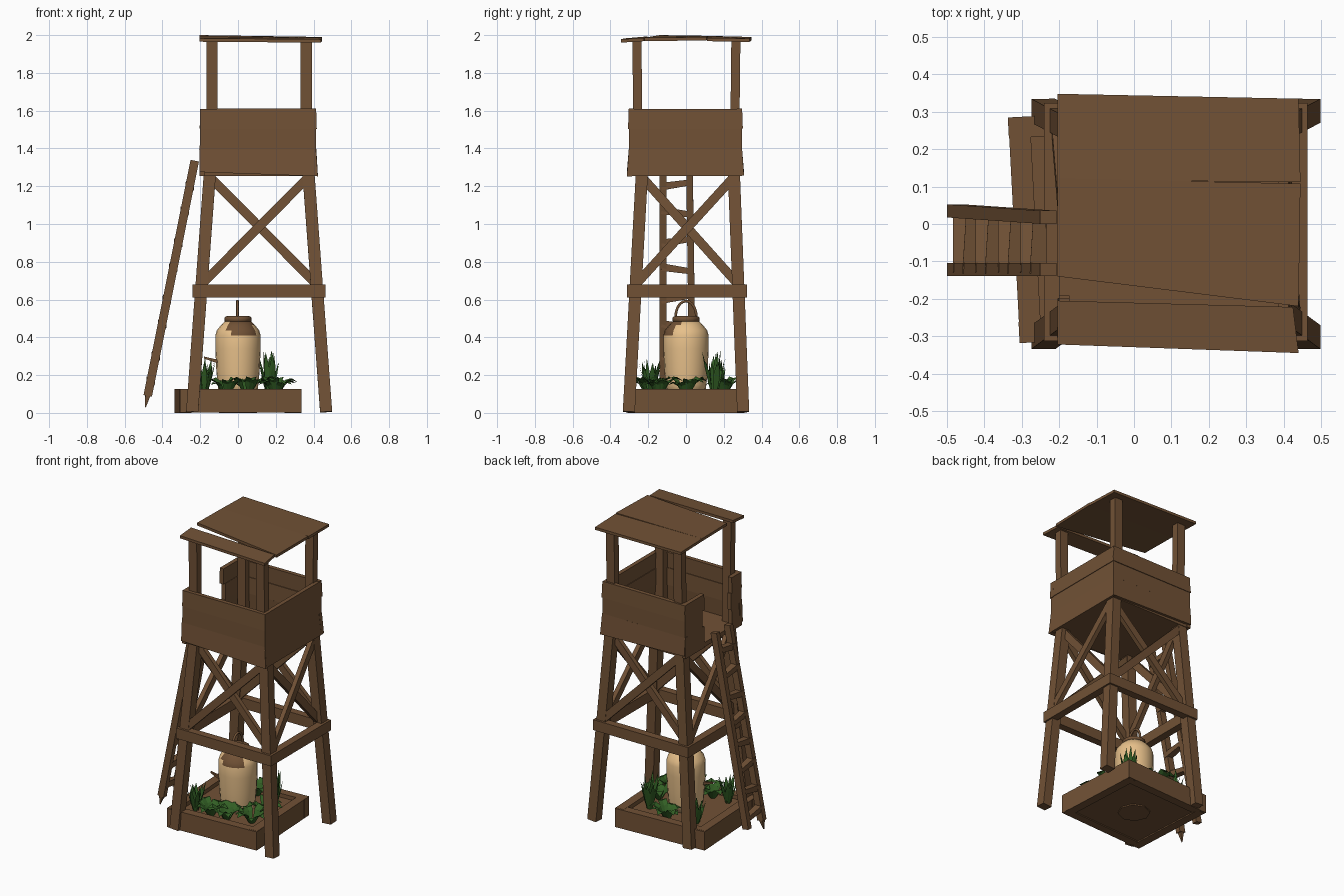
import bpy, bmesh, math, random
from mathutils import Vector as V, Matrix

if "Cube" in bpy.data.objects:
    bpy.data.objects.remove(bpy.data.objects["Cube"])

random.seed(4)


def material(name, rgb):
    m = bpy.data.materials.new(name)
    m.diffuse_color = (*rgb, 1)
    m.use_nodes = True
    m.node_tree.nodes["Principled BSDF"].inputs["Base Color"].default_value = m.diffuse_color
    return m


WOOD = material("brown wood", (0.165, 0.083, 0.036))
CLAY = material("tan clay", (0.82, 0.54, 0.26))
LEAF = material("leaf green", (0.032, 0.115, 0.018))


def finish(name, bm, mats, smooth=False):
    me = bpy.data.meshes.new(name)
    bm.to_mesh(me)
    bm.free()
    for m in mats:
        me.materials.append(m)
    for p in me.polygons:
        p.use_smooth = smooth
    ob = bpy.data.objects.new(name, me)
    bpy.context.collection.objects.link(ob)
    return ob


def beam(name, a, b, w, h, taper=1.0, side=None):
    """Square bar from a to b, w across `side`, h the other way."""
    a, b = V(a), V(b)
    d = (b - a).normalized()
    s = V(side) if side else d.cross(V((0, 0, 1)))
    s = (s - d * s.dot(d)).normalized()
    t = d.cross(s)
    bm = bmesh.new()
    ends = []
    for p, k in ((a, 1), (b, taper)):
        ends.append([bm.verts.new(p + s * (i * w * k / 2) + t * (j * h * k / 2))
                     for i, j in ((-1, -1), (1, -1), (1, 1), (-1, 1))])
    bm.faces.new(ends[0])
    bm.faces.new(ends[1][::-1])
    for i in range(4):
        j = (i + 1) % 4
        bm.faces.new((ends[0][i], ends[0][j], ends[1][j], ends[1][i]))
    bmesh.ops.recalc_face_normals(bm, faces=bm.faces)
    return finish(name, bm, [WOOD])


def slab(name, quad, thick):
    """Board from four corners, pushed along the thick vector."""
    bm = bmesh.new()
    f = bm.faces.new([bm.verts.new(p) for p in quad])
    r = bmesh.ops.extrude_face_region(bm, geom=[f])
    bmesh.ops.translate(bm, vec=thick, verts=[g for g in r["geom"] if isinstance(g, bmesh.types.BMVert)])
    bmesh.ops.recalc_face_normals(bm, faces=bm.faces)
    return finish(name, bm, [WOOD])


# Splayed legs
def leg(sx, sy, z):
    k = z / 1.28
    return V((0.112 + sx * (0.355 - 0.095 * k), sy * (0.303 - 0.06 * k) + 0.01 * k, z))


corners = [(-1, -1), (1, -1), (1, 1), (-1, 1)]
for sx, sy in corners:
    beam("leg", leg(sx, sy, 0.005), leg(sx, sy, 1.28), 0.064, 0.064, side=(1, 0, 0))

# Middle frame and crossed braces on all four sides
for i in range(4):
    p, q = corners[i], corners[(i + 1) % 4]
    out = V(((p[0] + q[0]) / 2, (p[1] + q[1]) / 2, 0))
    a, b = leg(*p, 0.645), leg(*q, 0.645)
    d = (b - a).normalized()
    beam("middle_rail", a - d * 0.045 + out * 0.02, b + d * 0.045 + out * 0.02, 0.05, 0.07)
    for m, n, o in ((p, q, 0.015), (q, p, -0.012)):
        beam("cross_brace", leg(*m, 0.68) + out * o, leg(*n, 1.25) + out * o, 0.03, 0.048, side=out)

# Platform floor
slab("platform_floor", [(-0.2, -0.29, 1.255), (0.42, -0.29, 1.255), (0.42, 0.29, 1.255), (-0.2, 0.29, 1.255)],
     (0, 0, 0.03))

# Wall boards, three rows, with a ladder opening on the left side
rows = [(1.255, 1.395, 0.01), (1.395, 1.505, 0.0), (1.505, 1.61, 0.004)]
L, R, F, B = -0.2, 0.413, -0.303, 0.297
for n, (z0, z1, o) in enumerate(rows):
    j = lambda: random.uniform(-0.006, 0.006)
    for y, s in ((F, 1), (B, -1)):
        yo = y - s * o
        slab("wall_board", [(L + j(), yo, z0 + (0.02 if n == 0 else 0)), (R + o, yo, z0 + j() / 2),
                            (R + j() / 2, y, z1 + j() / 2), (L + j(), y, z1)], (0, s * 0.028, 0))
    slab("wall_board", [(R + o, F, z0), (R + o, B, z0), (R, B, z1), (R, F, z1)], (-0.028, 0, 0))
    for y0, y1 in ((F, -0.2 + j() * 3), (0.1 + j() * 3, B)):
        slab("opening_board", [(L - o / 2, y0, z0), (L - o / 2, y1, z0), (L, y1, z1), (L, y0, z1)], (0.028, 0, 0))

# Roof posts and three uneven roof boards
for sx, sy in corners:
    x, y = 0.112 + sx * 0.25, 0.002 + sy * 0.262
    beam("roof_post", (x, y - sy * 0.008, 1.27), (x, y, 1.972), 0.06, 0.048, side=(1, 0, 0))
roof = [[(-0.205, -0.322, 1.965), (0.44, -0.345, 1.96), (0.425, -0.222, 1.968), (-0.205, -0.205, 1.975)],
        [(-0.205, -0.14, 1.982), (0.44, -0.22, 1.968), (0.445, 0.108, 1.972), (-0.205, 0.122, 1.978)],
        [(-0.205, 0.118, 1.978), (0.445, 0.112, 1.968), (0.44, 0.335, 1.964), (-0.205, 0.348, 1.972)]]
for q in roof:
    slab("roof_board", q, (0, 0, 0.018))

# Leaning ladder
def rail(z, y):
    return V((-0.48 + (z - 0.08) * 0.2, y, z))


for y0, y1 in ((-0.122, -0.122), (0.035, 0.018)):
    beam("ladder_rail", rail(0.09, y0), rail(1.335, y1), 0.035, 0.045, side=(0, 1, 0))
beam("ladder_foot", rail(0.1, -0.122), rail(0.03, -0.125), 0.03, 0.03, 0.15, side=(0, 1, 0))
for i in range(8):
    z = 0.16 + 0.15 * i
    s = 0.012 * (-1) ** i
    beam("ladder_rung", rail(z + s, -0.13), rail(z - s, 0.035), 0.045, 0.04, 0.75)

# Planter box, slightly turned
box = Matrix.Rotation(math.radians(3), 4, "Z")
hx, hy = 0.322, 0.302
for y in (-1, 1):
    beam("planter_side", box @ V((-hx, y * (hy - 0.028), 0.0635)), box @ V((hx, y * (hy - 0.028), 0.0635)), 0.056, 0.125)
for x in (-1, 1):
    beam("planter_end", box @ V((x * (hx - 0.03), -hy + 0.01, 0.0635)), box @ V((x * (hx - 0.03), hy - 0.01, 0.0635)),
         0.058, 0.127)
slab("planter_soil", [box @ V((x * 0.3, y * 0.28, 0.008)) for x, y in corners], (0, 0, 0.092))
bm = bmesh.new()
bmesh.ops.create_cone(bm, cap_ends=True, segments=8, radius1=0.1, radius2=0.1, depth=0.01,
                      matrix=Matrix.Translation((0, 0, 0.005)))
finish("pot_foot", bm, [WOOD])


# Round jar with lid
def lathe(name, profile, mats, n=20):
    bm = bmesh.new()
    vs = [bm.verts.new((r, 0, z)) for r, z in profile]
    es = [bm.edges.new(e) for e in zip(vs, vs[1:])]
    bmesh.ops.spin(bm, geom=vs + es, cent=(0, 0, 0), axis=(0, 0, 1), angle=math.tau, steps=n)
    bmesh.ops.remove_doubles(bm, verts=bm.verts, dist=0.0005)
    bmesh.ops.recalc_face_normals(bm, faces=bm.faces)
    for f in bm.faces:  # bare patch on the front shoulder
        c = f.calc_center_median()
        if len(mats) > 1 and c.z > 0.415 and c.y < -0.03 and -0.05 < c.x < 0.085:
            f.material_index = 1
    return finish(name, bm, mats, True)


lathe("clay_jar", [(0, 0.095), (0.1, 0.095), (0.108, 0.15), (0.115, 0.23), (0.12, 0.34), (0.12, 0.41), (0.112, 0.437),
                   (0.09, 0.465), (0.07, 0.485), (0, 0.485)], [CLAY, WOOD])
lathe("jar_lid", [(0, 0.48), (0.07, 0.48), (0.072, 0.505), (0.06, 0.513), (0, 0.513)], [WOOD], 12)

# Lid handle, an arch running front to back
cu = bpy.data.curves.new("jar_handle", "CURVE")
cu.dimensions = "3D"
cu.bevel_depth = 0.008
cu.bevel_resolution = 1
sp = cu.splines.new("POLY")
sp.points.add(10)
for i, p in enumerate(sp.points):
    a = math.pi * i / 10
    p.co = (-0.003, 0.055 * math.cos(a), 0.51 + 0.082 * math.sin(a), 1)
cu.materials.append(WOOD)
bpy.context.collection.objects.link(bpy.data.objects.new("jar_handle", cu))
beam("jar_spout", (-0.1, -0.03, 0.27), (-0.18, -0.03, 0.293), 0.02, 0.02, 0.5)


# Plants: curved pointed leaves in clumps
def clump(name, centre, count, length, width, rise, droop, spread):
    bm = bmesh.new()
    for i in range(count):
        a = math.tau * i / count + random.uniform(-0.3, 0.3)
        d, s = V((math.cos(a), math.sin(a), 0)), V((-math.sin(a), math.cos(a), 0))
        k = random.uniform(0.75, 1.1)
        prev = None
        for t, w in ((0, 0.25), (0.35, 0.9), (0.65, 1), (1, 0.02)):
            p = V((*centre, 0.095)) + d * (0.015 + spread * length * t * k) + V((0, 0, k * (rise * t - droop * t * t)))
            cur = [bm.verts.new(p - s * w * width / 2), bm.verts.new(p + V((0, 0, -0.15 * width * w))),
                   bm.verts.new(p + s * w * width / 2)]
            if prev:
                for j in (0, 1):
                    bm.faces.new((prev[j], prev[j + 1], cur[j + 1], cur[j]))
            prev = cur
    finish(name, bm, [LEAF], False)


for x, y, h in ((-0.18, -0.19, 0.18), (0.165, 0.15, 0.21), (-0.19, 0.16, 0.17)):
    clump("grass_tuft", (x, y), 9, 0.06, 0.03, h, 0, 0.8)
    clump("grass_tuft_inner", (x, y), 5, 0.03, 0.025, h * 1.05, 0, 0.6)
for x, y in ((0.2, -0.14), (0.05, -0.19), (0.2, 0.0), (0.0, 0.2), (-0.06, -0.2)):
    clump("broad_leaf_plant", (x, y), 8, 0.11, 0.058, 0.27, 0.2, 0.95)
